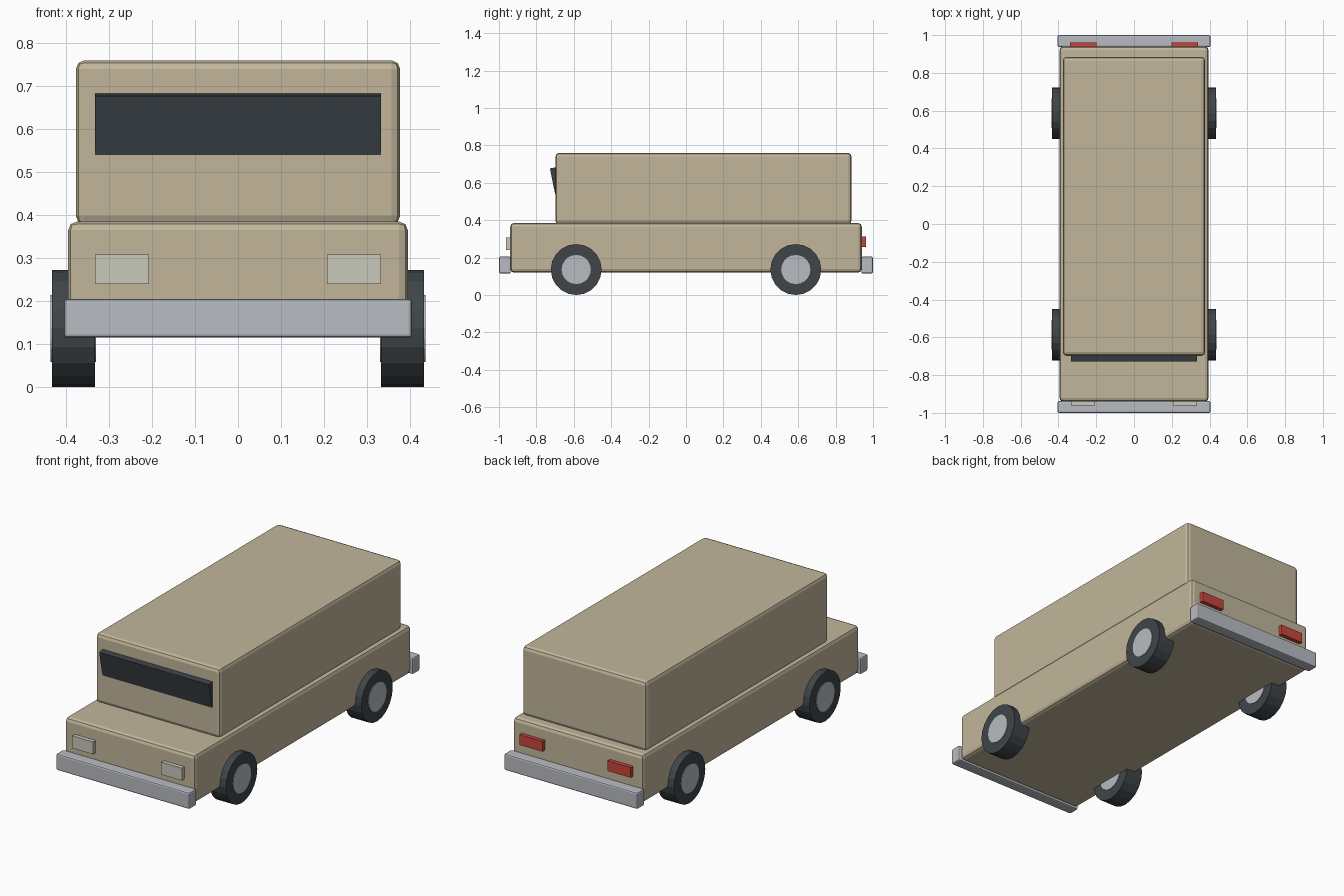
import bpy
import math

if "Cube" in bpy.data.objects:
    bpy.data.objects.remove(bpy.data.objects["Cube"], do_unlink=True)


def material(name, r, g, b):
    m = bpy.data.materials.new(name)
    m.use_nodes = True
    m.diffuse_color = (r, g, b, 1)
    m.node_tree.nodes["Principled BSDF"].inputs["Base Color"].default_value = (r, g, b, 1)
    return m


TAN = material("tan_paint", 0.54, 0.47, 0.33)
GLASS = material("dark_glass", 0.042, 0.052, 0.06)
RUBBER = material("tyre_rubber", 0.05, 0.06, 0.066)
METAL = material("light_metal", 0.48, 0.50, 0.54)
LAMP = material("lamp_glass", 0.58, 0.58, 0.50)
RED = material("red_lamp", 0.58, 0.06, 0.045)


def box(name, x, y, z, mat, bevel=0, segments=2):
    """Box spanning the (low, high) pairs x, y and z, with optional rounded edges."""
    spans = (x, y, z)
    bpy.ops.mesh.primitive_cube_add(size=1, location=[(a + b) / 2 for a, b in spans])
    ob = bpy.context.object
    ob.name = name
    ob.scale = [b - a for a, b in spans]
    bpy.ops.object.transform_apply(location=False, rotation=False, scale=True)
    ob.data.materials.append(mat)
    if bevel:
        mod = ob.modifiers.new("rounded_edges", "BEVEL")
        mod.width = bevel
        mod.segments = segments
    return ob


def disc(name, x, y, z, radius, width, mat):
    """Cylinder with its axle along x."""
    bpy.ops.mesh.primitive_cylinder_add(
        vertices=20, radius=radius, depth=width,
        location=(x, y, z), rotation=(0, math.pi / 2, 0))
    ob = bpy.context.object
    ob.name = name
    ob.data.materials.append(mat)


# Body and cabin
box("lower_body", (-0.395, 0.395), (-0.94, 0.94), (0.12, 0.385), TAN, 0.02)
box("cabin", (-0.377, 0.377), (-0.698, 0.885), (0.378, 0.76), TAN, 0.02)

# Windscreen panel, leaning forward out of the cabin front
screen = box("windscreen", (-0.333, 0.333), (-0.714, -0.674), (0.542, 0.682), GLASS)
screen.rotation_euler.x = 0.2

# Bumpers
box("front_bumper", (-0.405, 0.405), (-1.0, -0.937), (0.115, 0.205), METAL, 0.008)
box("rear_bumper", (-0.405, 0.405), (0.937, 1.0), (0.115, 0.205), METAL, 0.008)

# Lamps and wheels on both sides
for side, s in (("left", 1), ("right", -1)):
    box(side + "_headlamp", sorted((s * 0.207, s * 0.333)), (-0.962, -0.93), (0.24, 0.308), LAMP)
    box(side + "_tail_lamp", sorted((s * 0.198, s * 0.338)), (0.93, 0.962), (0.257, 0.313), RED)
    for end, y in (("front", -0.587), ("rear", 0.587)):
        disc(f"{end}_{side}_tyre", s * 0.383, y, 0.136, 0.136, 0.1, RUBBER)
        disc(f"{end}_{side}_hub", s * 0.383, y, 0.136, 0.078, 0.106, METAL)
